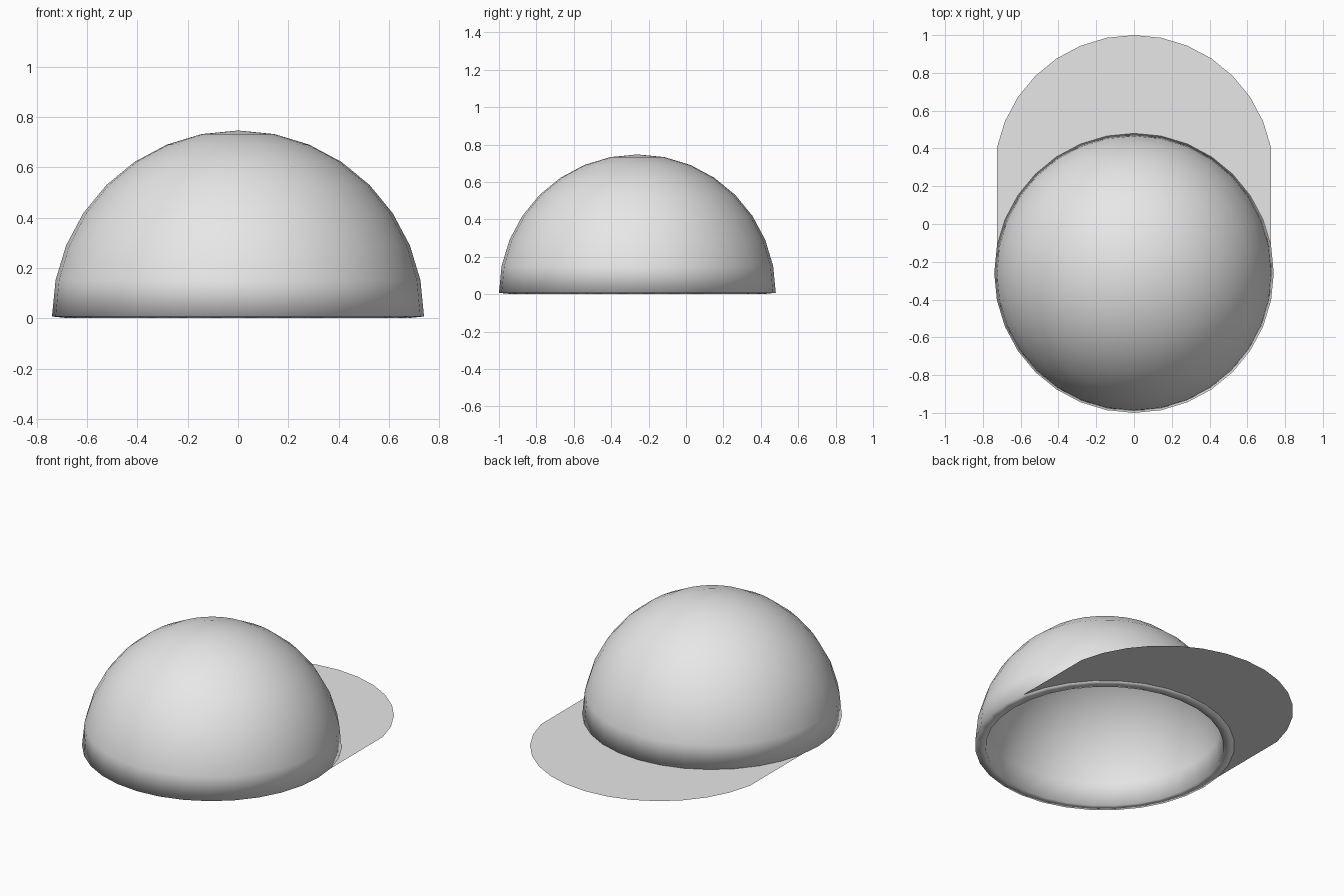
import bpy, bmesh, math
from mathutils import Matrix, Vector

cube = bpy.data.objects.get("Cube")
if cube:
    bpy.data.objects.remove(cube, do_unlink=True)

RADIUS, WALL, RIM_Z = 0.74, 0.062, 0.007
CROWN_Y, BRIM_LENGTH, SEGMENTS = -0.26, 0.52, 32

grey = bpy.data.materials.new("plain_grey")
grey.use_nodes = True
grey.diffuse_color = (0.8, 0.8, 0.8, 1)
grey.node_tree.nodes["Principled BSDF"].inputs["Base Color"].default_value = (0.8, 0.8, 0.8, 1)


def add_object(name, bm, smooth):
    mesh = bpy.data.meshes.new(name)
    for face in bm.faces:
        face.smooth = smooth
    bm.to_mesh(mesh)
    bm.free()
    mesh.materials.append(grey)
    obj = bpy.data.objects.new(name, mesh)
    bpy.context.collection.objects.link(obj)
    return obj


# Crown: upper half of a sphere, given an inward wall thickness
bm = bmesh.new()
bmesh.ops.create_uvsphere(bm, u_segments=SEGMENTS, v_segments=SEGMENTS // 2, radius=RADIUS)
bmesh.ops.delete(bm, geom=[v for v in bm.verts if v.co.z < -0.01], context='VERTS')
bmesh.ops.translate(bm, verts=bm.verts, vec=(0, CROWN_Y, RIM_Z))
crown = add_object("cap_crown", bm, True)
wall = crown.modifiers.new("wall", 'SOLIDIFY')
wall.thickness = WALL
wall.offset = -1

# Brim: back arc of the rim swept straight backwards into a flat sheet
bm = bmesh.new()
step = 2 * math.pi / SEGMENTS
arc = [Vector((RADIUS * math.cos(i * step), CROWN_Y + RADIUS * math.sin(i * step), RIM_Z))
       for i in range(1, SEGMENTS // 2)]
shift = Vector((0, BRIM_LENGTH, 0))
inner = [bm.verts.new(p) for p in arc]
outer = [bm.verts.new(p + shift) for p in arc]
for i in range(len(arc) - 1):
    bm.faces.new((inner[i], outer[i], outer[i + 1], inner[i + 1]))
add_object("cap_brim", bm, False)
